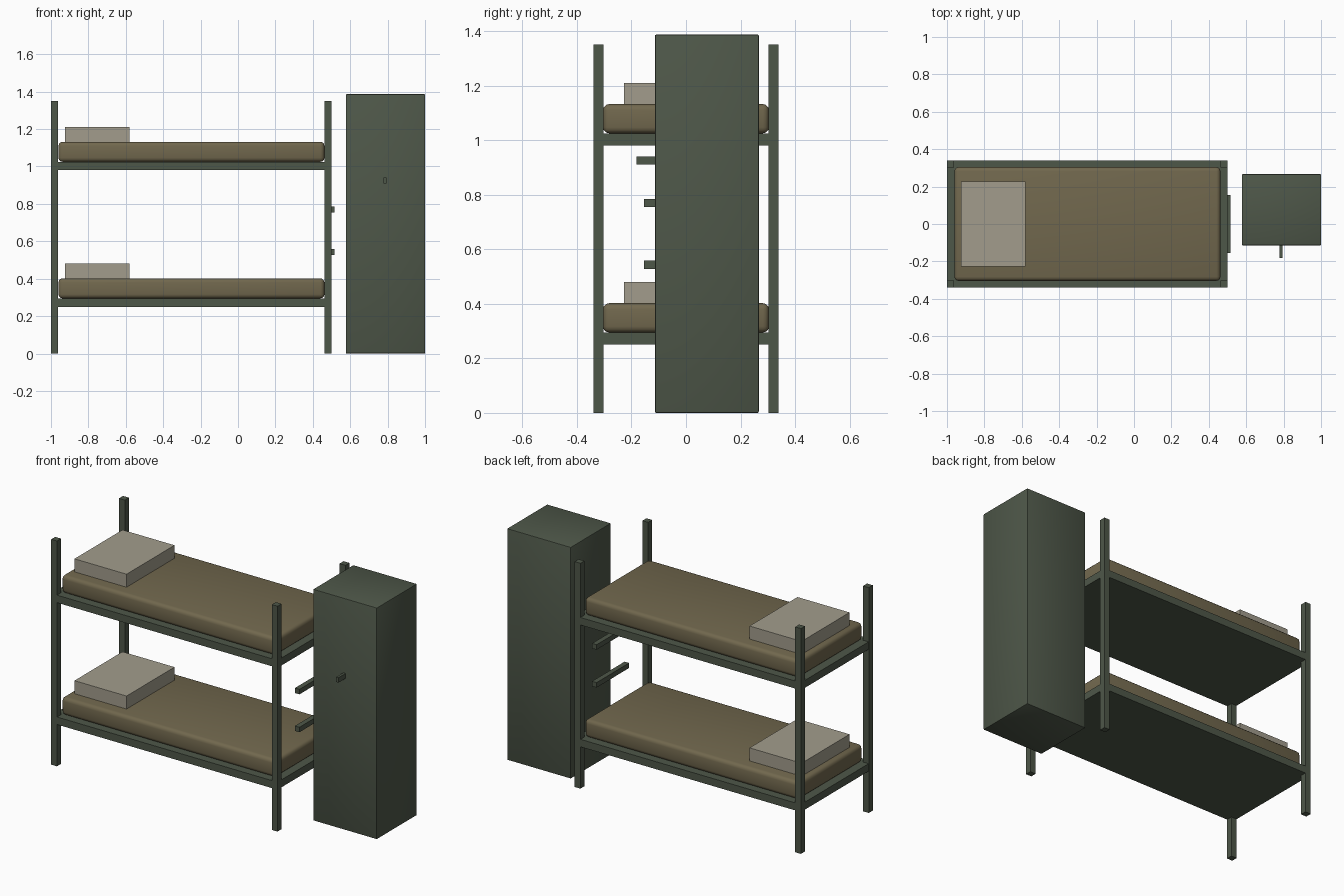
import bpy

cube = bpy.data.objects.get("Cube")
if cube:
    bpy.data.objects.remove(cube, do_unlink=True)


def make_material(name, rgb):
    mat = bpy.data.materials.new(name)
    mat.use_nodes = True
    mat.diffuse_color = (*rgb, 1)
    mat.node_tree.nodes["Principled BSDF"].inputs["Base Color"].default_value = (*rgb, 1)
    return mat


green = make_material("olive green metal", (0.076, 0.095, 0.066))
khaki = make_material("khaki blanket", (0.165, 0.137, 0.075))
linen = make_material("grey linen", (0.36, 0.335, 0.265))


def box(name, mat, x, y, z, bevel=0, segments=1):
    """Box spanning the given (low, high) ranges, with optional rounded edges."""
    spans = (x, y, z)
    bpy.ops.mesh.primitive_cube_add(size=1, location=[(a + b) / 2 for a, b in spans])
    ob = bpy.context.object
    ob.name = name
    ob.scale = [b - a for a, b in spans]
    bpy.ops.object.transform_apply(location=False, rotation=False, scale=True)
    ob.data.materials.append(mat)
    if bevel:
        mod = ob.modifiers.new("rounded edges", "BEVEL")
        mod.width = bevel
        mod.segments = segments
        bpy.ops.object.modifier_apply(modifier=mod.name)
        bpy.ops.object.shade_smooth_by_angle()
    return ob


# Four corner posts
POST = 0.038
for side, x in (("right", -1), ("left", 0.5 - POST)):
    for end, y in (("front", -0.34), ("back", 0.34 - POST)):
        box(f"{end}_{side}_post", green, (x, x + POST), (y, y + POST), (0, 1.35))

# Two bunks, each with a base, mattress and pillow
for level, z in (("lower", 0.25), ("upper", 0.98)):
    box(f"{level}_base", green, (-0.999, 0.499), (-0.339, 0.339), (z, z + 0.045))
    box(f"{level}_mattress", khaki, (-0.96, 0.462), (-0.304, 0.304),
        (z + 0.045, z + 0.152), 0.022, 3)
    box(f"{level}_pillow", linen, (-0.925, -0.58), (-0.227, 0.227), (z + 0.14, z + 0.23))

# Ladder rungs at the foot end
for name, z in (("lower_rung", 0.528), ("upper_rung", 0.755)):
    box(name, green, (0.485, 0.515), (-0.154, 0.154), (z, z + 0.03))

# Locker with its handle
box("locker", green, (0.577, 1), (-0.114, 0.267), (0, 1.387), 0.005, 2)
box("locker_handle", green, (0.778, 0.793), (-0.182, -0.1), (0.91, 0.94))
